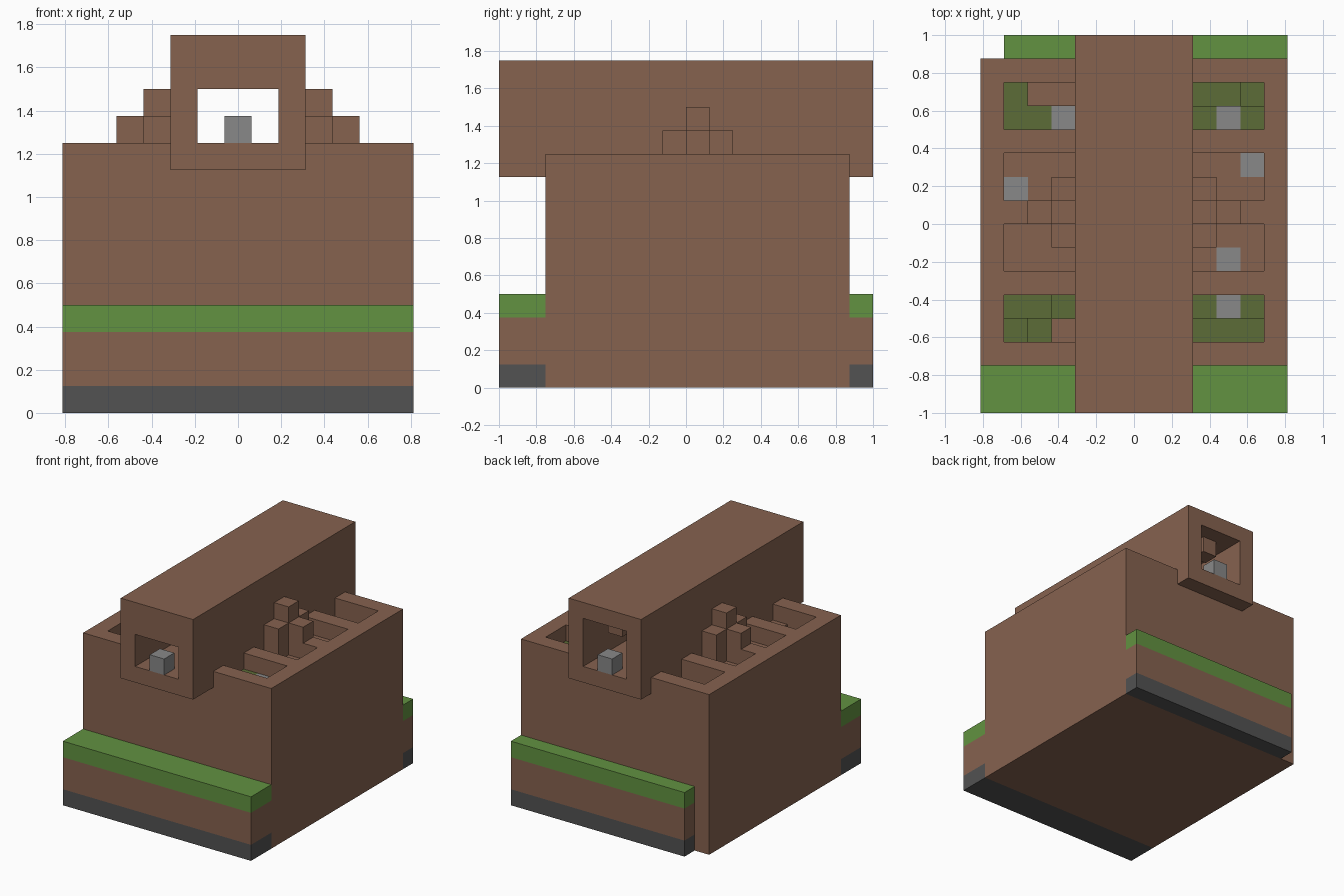
import bpy
import bmesh

cube = bpy.data.objects.get("Cube")
if cube:
    bpy.data.objects.remove(cube, do_unlink=True)

U = 0.125  # block size


def material(name, rgb):
    lin = [(c / 255 / 12.92 if c < 11 else ((c / 255 + 0.055) / 1.055) ** 2.4) for c in rgb]
    m = bpy.data.materials.new(name)
    m.use_nodes = True
    m.diffuse_color = (*lin, 1)
    m.node_tree.nodes["Principled BSDF"].inputs["Base Color"].default_value = (*lin, 1)
    return m


brown = material("earth brown", (134, 98, 79))
green = material("grass green", (98, 146, 65))
moss = material("moss green", (92, 108, 55))
stone = material("stone grey", (136, 136, 136))
dark = material("dark stone", (82, 82, 82))


def finish(name, bm, mats):
    mesh = bpy.data.meshes.new(name)
    bmesh.ops.recalc_face_normals(bm, faces=bm.faces)
    bm.to_mesh(mesh)
    bm.free()
    for m in mats:
        mesh.materials.append(m)
    ob = bpy.data.objects.new(name, mesh)
    bpy.context.collection.objects.link(ob)
    return ob


def box(name, x, y, z, mat):
    bm = bmesh.new()
    bmesh.ops.create_cube(bm, size=1)
    for v in bm.verts:
        for k, (a, b) in enumerate((x, y, z)):
            v.co[k] = a if v.co[k] < 0 else b
    return finish(name, bm, [mat])


# Main body: stepped block with four planting pits on each side
PIT_ROWS = (3, 4, 6, 7, 9, 10, 12, 13)
STONES = {(3, 12), (10, 12), (11, 10), (1, 9), (10, 6), (10, 4)}
BARE = {(2, 13), (3, 13), (3, 3)}
DEEP = {(9, 3), (10, 3), (11, 3), (9, 13), (10, 13), (1, 13), (1, 12), (2, 12), (3, 12), (3, 4), (1, 3)}
DEEPER = {(11, 13), (2, 3)}


def is_pit(i, j):
    return j in PIT_ROWS and (1 <= i <= 3 or 9 <= i <= 11)


def height(i, j):
    if not (0 <= i < 13 and 2 <= j < 15):
        return 0
    if 4 <= i <= 8:
        return 9
    if is_pit(i, j):
        return 7 if (i, j) in DEEPER else 8 if (i, j) in DEEP else 9
    return 10


def floor_colour(i, j):
    if (i, j) in STONES:
        return 2
    if is_pit(i, j) and j in (3, 4, 12, 13) and (i, j) not in BARE:
        return 1
    return 0


bm = bmesh.new()
verts = {}


def vert(*p):
    if p not in verts:
        i, j, k = p
        verts[p] = bm.verts.new(((i - 6.5) * U, (j - 8) * U, k * U))
    return verts[p]


def quad(*pts):
    return bm.faces.new([vert(*p) for p in pts])


for i in range(13):
    for j in range(2, 15):
        h = height(i, j)
        corners = ((i, j), (i + 1, j), (i + 1, j + 1), (i, j + 1))
        quad(*[(a, b, h) for a, b in corners]).material_index = floor_colour(i, j)
        quad(*[(a, b, 0) for a, b in corners])
        for n, (di, dj) in enumerate(((0, -1), (1, 0), (0, 1), (-1, 0))):
            a, b = corners[n], corners[(n + 1) % 4]
            for k in range(height(i + di, j + dj), h):
                quad((*a, k), (*b, k), (*b, k + 1), (*a, k + 1))
finish("main_body", bm, [brown, moss, stone])

# Ledges with dark footing, earth and grass
for end, x0, y in (("front", -6.5 * U, (-1, -0.75)), ("back", -5.5 * U, (0.875, 1))):
    x = (x0, 6.5 * U)
    box(end + "_footing", x, y, (0, U), dark)
    box(end + "_earth", x, y, (U, 3 * U), brown)
    box(end + "_grass", x, y, (3 * U, 4 * U), green)

# Tunnel along the top
W, H = 2.5 * U, 1.5 * U
box("tunnel_floor", (-W, W), (-1, 1), (9 * U, 10 * U), brown)
box("tunnel_roof", (-W, W), (-1, 1), (13 * U, 14 * U), brown)
box("tunnel_lintel", (-H, H), (-1, -1 + U), (12 * U, 13 * U), brown)
box("tunnel_hanging_block", (-U / 2, U / 2), (1 - 2 * U, 1 - U), (12 * U, 13 * U), brown)
for end, y in (("front", -1), ("back", 1 - U)):
    box(end + "_stone", (-U / 2, U / 2), (y, y + U), (10 * U, 11 * U), stone)

# Tunnel walls and stepped buttresses, mirrored
for side, s in (("left", 1), ("right", -1)):
    def span(a, b):
        return tuple(sorted((s * a * U, s * b * U)))
    box(side + "_tunnel_wall", span(1.5, 2.5), (-1, 1), (10 * U, 13 * U), brown)
    box(side + "_buttress_post", span(2.5, 3.5), (0, U), (10 * U, 12 * U), brown)
    box(side + "_buttress_step", span(3.5, 4.5), (0, U), (10 * U, 11 * U), brown)
    for name, y in (("front", -U), ("back", U)):
        box(f"{side}_buttress_{name}_arm", span(2.5, 3.5), (y, y + U), (9 * U, 11 * U), brown)
